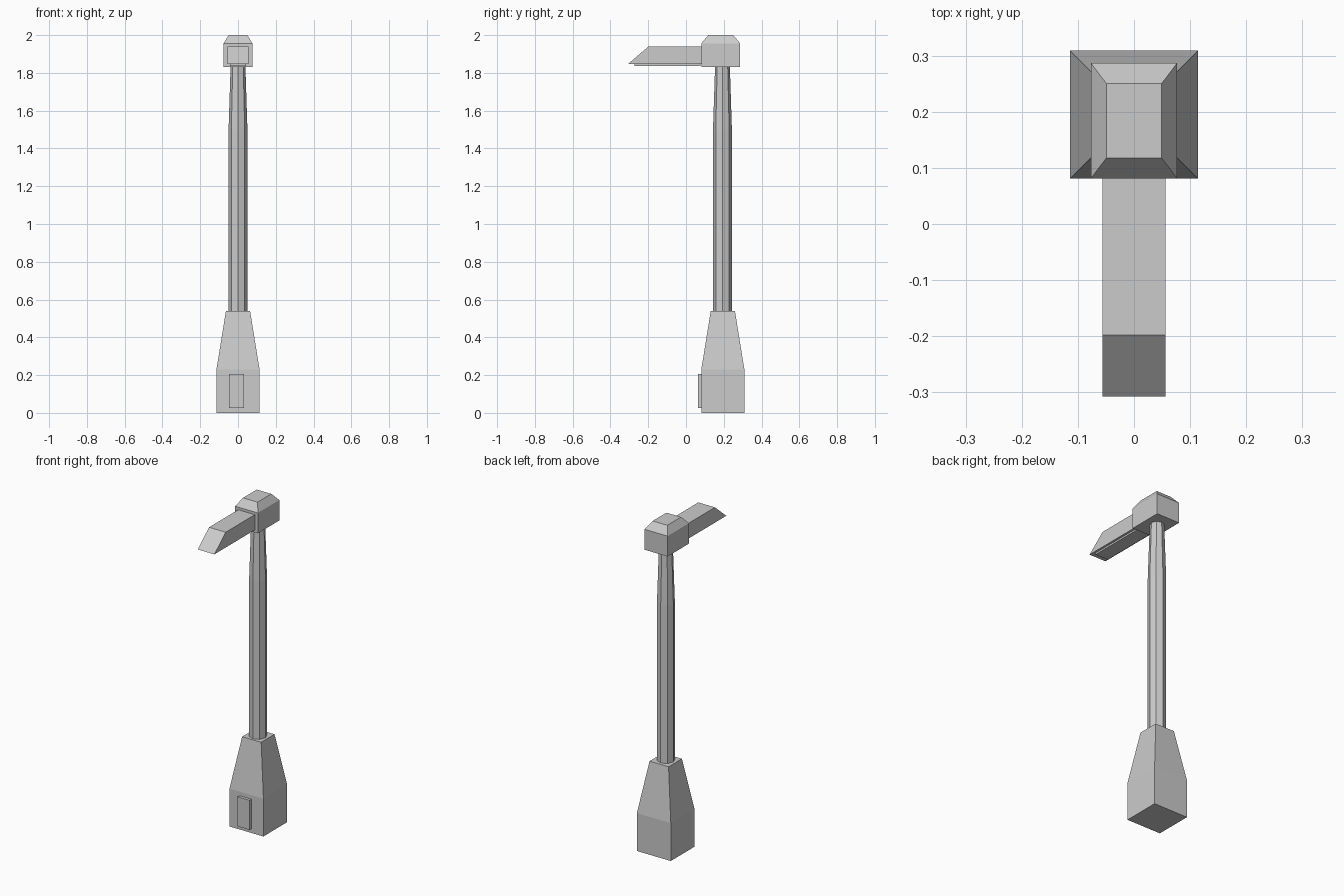
import bpy, bmesh, math

if "Cube" in bpy.data.objects:
    bpy.data.objects.remove(bpy.data.objects["Cube"])


def loft(name, rings):
    """Closed flat-faced solid through rings of equal point count."""
    bm = bmesh.new()
    loops = [[bm.verts.new(p) for p in ring] for ring in rings]
    n = len(loops[0])
    for a, b in zip(loops, loops[1:]):
        for i in range(n):
            j = (i + 1) % n
            bm.faces.new((a[i], a[j], b[j], b[i]))
    bm.faces.new(loops[0][::-1])
    bm.faces.new(loops[-1])
    bmesh.ops.recalc_face_normals(bm, faces=bm.faces)
    mesh = bpy.data.meshes.new(name)
    bm.to_mesh(mesh)
    bm.free()
    obj = bpy.data.objects.new(name, mesh)
    bpy.context.collection.objects.link(obj)
    return obj


def rect(x0, x1, y0, y1, z):
    return [(x0, y0, z), (x1, y0, z), (x1, y1, z), (x0, y1, z)]


def octagon(r, z, y=0.193):
    return [(r * math.cos(math.tau * i / 8), y + r * math.sin(math.tau * i / 8), z)
            for i in range(8)]


# Square plinth with tapered upper half
loft("base", [rect(-0.114, 0.114, 0.081, 0.309, 0),
              rect(-0.114, 0.114, 0.081, 0.309, 0.23),
              rect(-0.064, 0.064, 0.131, 0.259, 0.54)])

# Access panel on the front of the plinth
loft("access_panel", [rect(-0.047, 0.033, 0.063, 0.09, 0.025),
                      rect(-0.047, 0.033, 0.063, 0.09, 0.205)])

# Eight-sided post, narrowing near the top
loft("post", [octagon(0.05, 0.53), octagon(0.05, 1.5), octagon(0.039, 1.84)])

# Head block with sloped cap
loft("head", [rect(-0.077, 0.077, 0.081, 0.287, 1.832),
              rect(-0.077, 0.077, 0.081, 0.287, 1.956),
              rect(-0.049, 0.049, 0.118, 0.25, 2.0)])

# Lamp arm with sloped nose
loft("lamp_arm", [rect(-0.056, 0.056, -0.307, 0.09, 1.847),
                  rect(-0.056, 0.056, -0.198, 0.09, 1.94)])

# Thin light lens under the arm
loft("lens", [rect(-0.043, 0.043, -0.272, 0.077, 1.837),
              rect(-0.043, 0.043, -0.272, 0.077, 1.85)])
